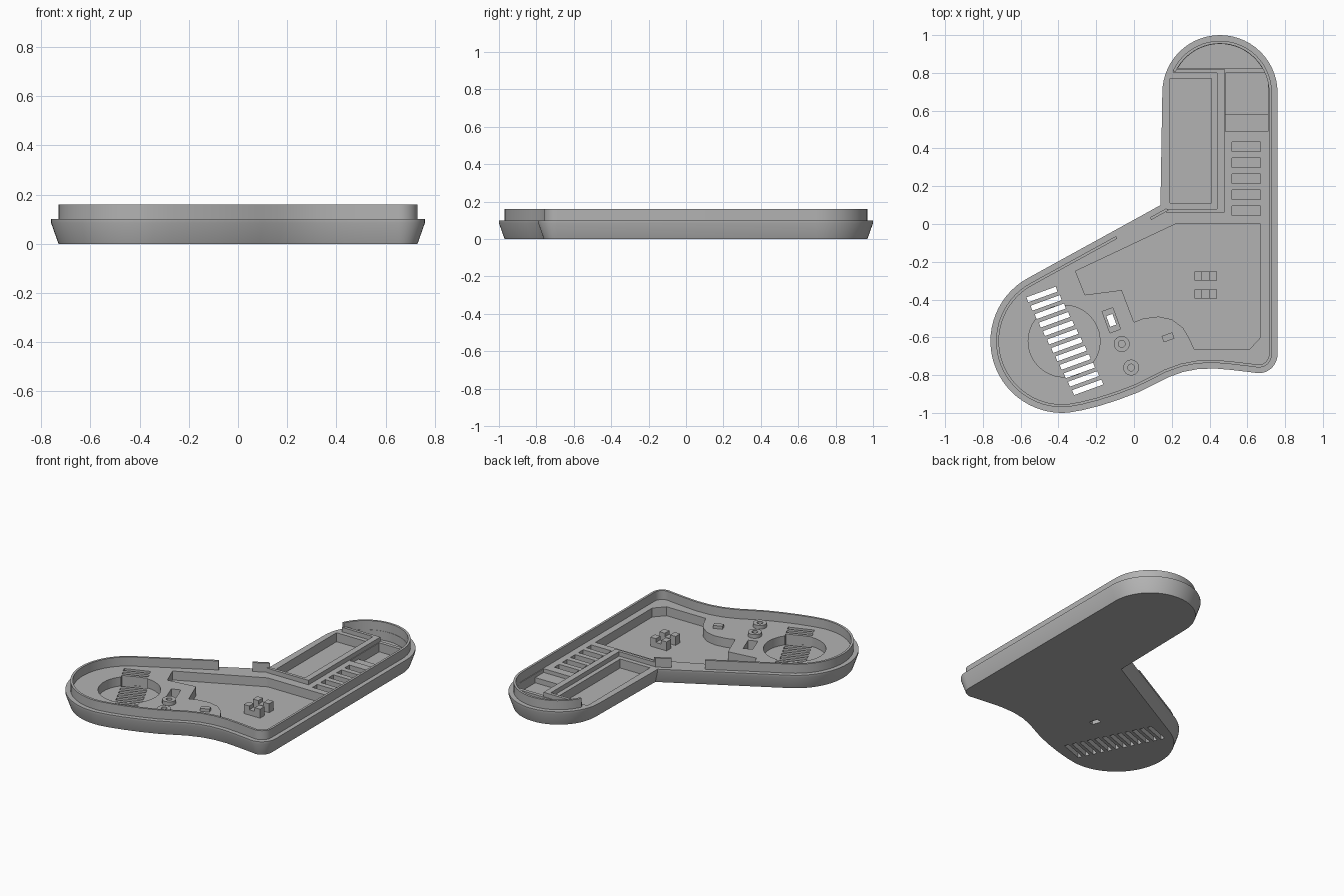
import bpy, bmesh, math
from mathutils import Vector

cube = bpy.data.objects.get("Cube")
if cube:
    bpy.data.objects.remove(cube)

grey = bpy.data.materials.new("plain_grey")
grey.use_nodes = True
grey.diffuse_color = (0.45, 0.45, 0.45, 1)
grey.node_tree.nodes["Principled BSDF"].inputs["Base Color"].default_value = (0.45, 0.45, 0.45, 1)

FLOOR, DEEP, RIM = 0.10, 0.04, 0.16


def arc(cx, cy, r, a0, a1, n):
    angles = [math.radians(a0 + (a1 - a0) * i / n) for i in range(n + 1)]
    return [(cx + r * math.cos(a), cy + r * math.sin(a)) for a in angles]


def ring(cx, cy, r, n=32):
    return arc(cx, cy, r, 0, 360, n)[:-1]


def rect(x0, y0, x1, y1):
    return [(x0, y0), (x1, y0), (x1, y1), (x0, y1)]


def turned_rect(cx, cy, w, h, degrees):
    c, s = math.cos(math.radians(degrees)), math.sin(math.radians(degrees))
    return [(cx + x * c - y * s, cy + x * s + y * c)
            for x, y in rect(-w / 2, -h / 2, w / 2, h / 2)]


def inset(points, d):
    # mitred inward offset of a counter-clockwise outline
    result = []
    for i, p in enumerate(points):
        p = Vector(p)
        e1 = (p - Vector(points[i - 1])).normalized()
        e2 = (Vector(points[(i + 1) % len(points)]) - p).normalized()
        n1, n2 = Vector((-e1.y, e1.x)), Vector((-e2.y, e2.x))
        result.append(tuple(p + (n1 + n2) * d / (1 + n1.dot(n2))))
    return result


def loft(bm, sections):
    # join equal-length outlines at given heights and close both ends
    rings = [[bm.verts.new((x, y, z)) for x, y in pts] for pts, z in sections]
    for a, b in zip(rings, rings[1:]):
        for i in range(len(a)):
            j = (i + 1) % len(a)
            bm.faces.new((a[i], a[j], b[j], b[i]))
    bm.faces.new(rings[0][::-1])
    bm.faces.new(rings[-1])


def make(name, solids):
    bm = bmesh.new()
    for sections in solids:
        loft(bm, sections)
    bmesh.ops.recalc_face_normals(bm, faces=bm.faces)
    mesh = bpy.data.meshes.new(name)
    bm.to_mesh(mesh)
    bm.free()
    mesh.materials.append(grey)
    obj = bpy.data.objects.new(name, mesh)
    bpy.context.collection.objects.link(obj)
    return obj


def prism(pts, z0, z1):
    return [(pts, z0), (pts, z1)]


def activate(obj):
    bpy.ops.object.select_all(action="DESELECT")
    obj.select_set(True)
    bpy.context.view_layer.objects.active = obj


def cut(obj, name, solids):
    cutter = make(name, solids)
    cutter.hide_render = True
    mod = obj.modifiers.new(name, "BOOLEAN")
    mod.operation, mod.solver, mod.object = "DIFFERENCE", "EXACT", cutter
    activate(obj)
    bpy.ops.object.modifier_apply(modifier=name)
    bpy.data.objects.remove(cutter)


# outline of the tray, counter-clockwise from the inner elbow
outline = [(0.14, 0.10), (0.07, 0.061), (-0.11, -0.038)]
rim_start = 2
outline += arc(-0.38, -0.62, 0.38, 119, 275, 28)
outline += [(-0.27, -0.985), (-0.18, -0.962), (-0.08, -0.93), (0.02, -0.892), (0.10, -0.853),
            (0.18, -0.812), (0.26, -0.783), (0.34, -0.768), (0.43, -0.765), (0.52, -0.773)]
outline += arc(0.66, -0.69, 0.10, 255, 360, 10)
outline += arc(0.455, 0.695, 0.305, 0, 155, 24)
rim_end = len(outline)
outline += arc(0.455, 0.695, 0.305, 161, 180, 3)

# solid tray with a flared lower side
low = inset(outline, 0.03)
tray = make("tray", [[(low, 0), (outline, 0.085), (outline, FLOOR)]])

# recesses in the floor
main_pocket = [(0.22, 0), (-0.31, -0.25), (-0.26, -0.375), (-0.065, -0.35), (0, -0.52),
               (0.05, -0.50), (0.13, -0.49), (0.20, -0.505), (0.26, -0.55), (0.29, -0.60),
               (0.32, -0.665), (0.61, -0.665), (0.67, -0.60), (0.67, 0)]
pockets = [main_pocket, rect(0.19, 0.11, 0.41, 0.77), rect(0.485, 0.58, 0.71, 0.80),
           arc(0.455, 0.695, 0.258, 30, 150, 20), ring(-0.37, -0.62, 0.19, 48),
           turned_rect(-0.12, -0.51, 0.06, 0.12, 20)]
pockets += [rect(0.52, y, 0.67, y + 0.05) for y in (0.045, 0.13, 0.215, 0.30, 0.385)]
cut(tray, "pocket_cutter", [prism(p, DEEP, 0.3) for p in pockets])
cut(tray, "step_cutter", [prism(rect(0.485, 0.49, 0.71, 0.59), 0.075, 0.3)])

# vent slots and window through the bottom
slots = [turned_rect(-0.487 + 0.022 * i, -0.373 - 0.0447 * i, 0.165, 0.028, 20) for i in range(12)]
slots.append(turned_rect(-0.12, -0.51, 0.035, 0.06, 20))
cut(tray, "slot_cutter", [prism(s, -0.1, 0.3) for s in slots])

# upright rim, open beside the handle and at the elbow
outer, inner = inset(outline, 0.03), inset(outline, 0.045)


def rim_piece(a, b):
    return prism(outer[a:b] + inner[a:b][::-1], FLOOR - 0.005, RIM)


rim = make("rim", [rim_piece(rim_start, rim_end), rim_piece(0, 2)])

# low wall around the long compartment
wall = [(0.17, 0.06), (0.48, 0.06), (0.48, 0.82), (0.21, 0.82),
        (0.21, 0.80), (0.44, 0.80), (0.44, 0.08), (0.17, 0.08)]
make("compartment_wall", [prism(wall, FLOOR - 0.005, 0.13)])

# screw bosses with blind holes
bosses = make("screw_bosses", [
    [(ring(x, y, 0.042), FLOOR - 0.005), (ring(x, y, 0.042), 0.125),
     (ring(x, y, 0.018), 0.125), (ring(x, y, 0.018), FLOOR)]
    for x, y in ((-0.065, -0.635), (-0.015, -0.76))])

# pair of notched holders in the main pocket
holders = []
for y in (-0.30, -0.395):
    holders += [prism(rect(0.32, y, 0.36, y + 0.048), DEEP - 0.005, FLOOR),
                prism(rect(0.40, y, 0.44, y + 0.048), DEEP - 0.005, FLOOR),
                prism(rect(0.36, y, 0.40, y + 0.048), DEEP - 0.005, 0.075)]
make("notched_holders", holders)

# small locating peg
make("locating_peg", [prism(turned_rect(0.18, -0.60, 0.06, 0.035, 20), FLOOR - 0.005, 0.12)])

for obj in (tray, rim, bosses):
    activate(obj)
    bpy.ops.object.shade_smooth_by_angle(angle=math.radians(25))
